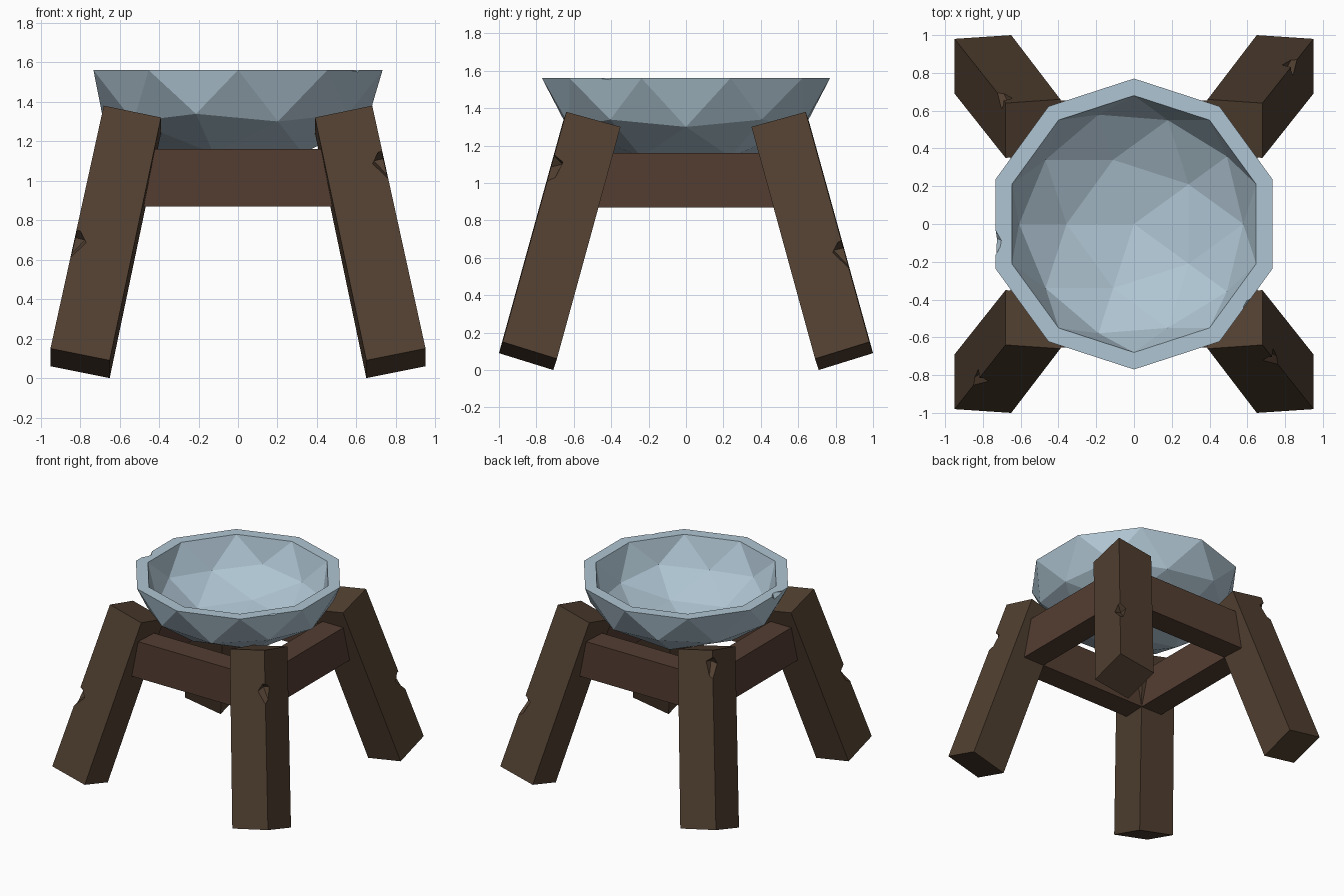
import bpy, bmesh
from math import atan2
from mathutils import Vector, Matrix

if "Cube" in bpy.data.objects:
    bpy.data.objects.remove(bpy.data.objects["Cube"])


def material(name, rgb):
    m = bpy.data.materials.new(name)
    m.diffuse_color = (*rgb, 1)
    m.use_nodes = True
    m.node_tree.nodes["Principled BSDF"].inputs["Base Color"].default_value = m.diffuse_color
    return m


LEG_WOOD = material("dark_wood", (0.082, 0.050, 0.030))
RAIL_WOOD = material("red_brown_wood", (0.088, 0.047, 0.031))
STONE = material("pale_blue_stone", (0.43, 0.56, 0.65))


def finish(name, bm, mat=None):
    bmesh.ops.recalc_face_normals(bm, faces=bm.faces)
    me = bpy.data.meshes.new(name)
    bm.to_mesh(me)
    bm.free()
    ob = bpy.data.objects.new(name, me)
    bpy.context.collection.objects.link(ob)
    if mat:
        me.materials.append(mat)
    return ob


def hexahedron(name, bottom, top, mat):
    bm = bmesh.new()
    lo = [bm.verts.new(p) for p in bottom]
    hi = [bm.verts.new(p) for p in top]
    bm.faces.new(lo)
    bm.faces.new(hi)
    for i in range(4):
        j = (i + 1) % 4
        bm.faces.new((lo[i], lo[j], hi[j], hi[i]))
    return finish(name, bm, mat)


def chip(target, centre, size, turn):
    # hidden octahedral cutter that knocks a notch out of an edge
    bm = bmesh.new()
    for axis in ((1, 0, 0), (0, 1, 0), (0, 0, 1)):
        for s in (1, -1):
            bm.verts.new([s * a * b for a, b in zip(axis, size)])
    bmesh.ops.convex_hull(bm, input=bm.verts[:])
    bmesh.ops.transform(bm, verts=bm.verts[:], matrix=Matrix.Translation(centre)
                        @ Matrix.Rotation(turn, 4, 'Z') @ Matrix.Rotation(0.3, 4, 'X'))
    cutter = finish(target.name + "_chip_cutter", bm)
    cutter.hide_render = True
    cutter.hide_set(True)
    mod = target.modifiers.new("chip", 'BOOLEAN')
    mod.operation = 'DIFFERENCE'
    mod.solver = 'EXACT'
    mod.object = cutter


# Splayed legs, mirrored to the four corners, each with a chipped outer edge
FOOT = [(.65, 1.0, .09), (.95, .98, .15), (.95, .69, .06), (.65, .71, 0)]
HEAD = [(.39, .66, 1.32), (.68, .64, 1.38), (.68, .35, 1.30), (.39, .37, 1.24)]
for name, sx, sy, z in (("front_left_leg", -1, -1, .70), ("front_right_leg", 1, -1, 1.10),
                        ("back_right_leg", 1, 1, .64), ("back_left_leg", -1, 1, 1.28)):
    flip = lambda ps: [(x * sx, y * sy, h) for x, y, h in ps]
    leg = hexahedron(name, flip(FOOT), flip(HEAD), LEG_WOOD)
    edge = Vector(FOOT[1]).lerp(Vector(HEAD[1]), (z - .15) / 1.23)
    chip(leg, (sx * (edge.x + .03), sy * (edge.y + .03), z), (.12, .15, .12), .8 * sx * sy)

# Rails joining the legs in a square
IN, OUT, END, LOW, HIGH = .47, .655, .56, .87, 1.16
for name, s, along_x in (("front_rail", -1, True), ("back_rail", 1, True),
                         ("left_rail", -1, False), ("right_rail", 1, False)):
    ring = [(-END, s * IN), (END, s * IN), (END, s * OUT), (-END, s * OUT)]
    if not along_x:
        ring = [(b, a) for a, b in ring]
    hexahedron(name, [(*p, LOW) for p in ring], [(*p, HIGH) for p in ring], RAIL_WOOD)

# Bowl: squashed faceted half sphere with a smaller inner copy, joined by a flat rim
RIM = 1.56
bm = bmesh.new()
for radius, depth in ((.77, .495), (.68, .43)):
    bmesh.ops.create_icosphere(bm, subdivisions=2, radius=1,
                               matrix=Matrix.Translation((0, 0, RIM))
                               @ Matrix.Diagonal((radius, radius, depth, 1)))
bmesh.ops.delete(bm, geom=[v for v in bm.verts if v.co.z > RIM + .01], context='VERTS')
rim = sorted((v for v in bm.verts if abs(v.co.z - RIM) < .01),
             key=lambda v: atan2(v.co.y, v.co.x))
outer = [v for v in rim if v.co.xy.length > .72]
inner = [v for v in rim if v.co.xy.length <= .72]
for i in range(len(outer)):
    bm.faces.new((outer[i - 1], outer[i], inner[i], inner[i - 1]))
bowl = finish("bowl", bm, STONE)
chip(bowl, (.635, -.435, RIM + .01), (.06, .13, .055), -.6)
chip(bowl, (-.755, -.09, RIM + .01), (.06, .15, .09), 0)
